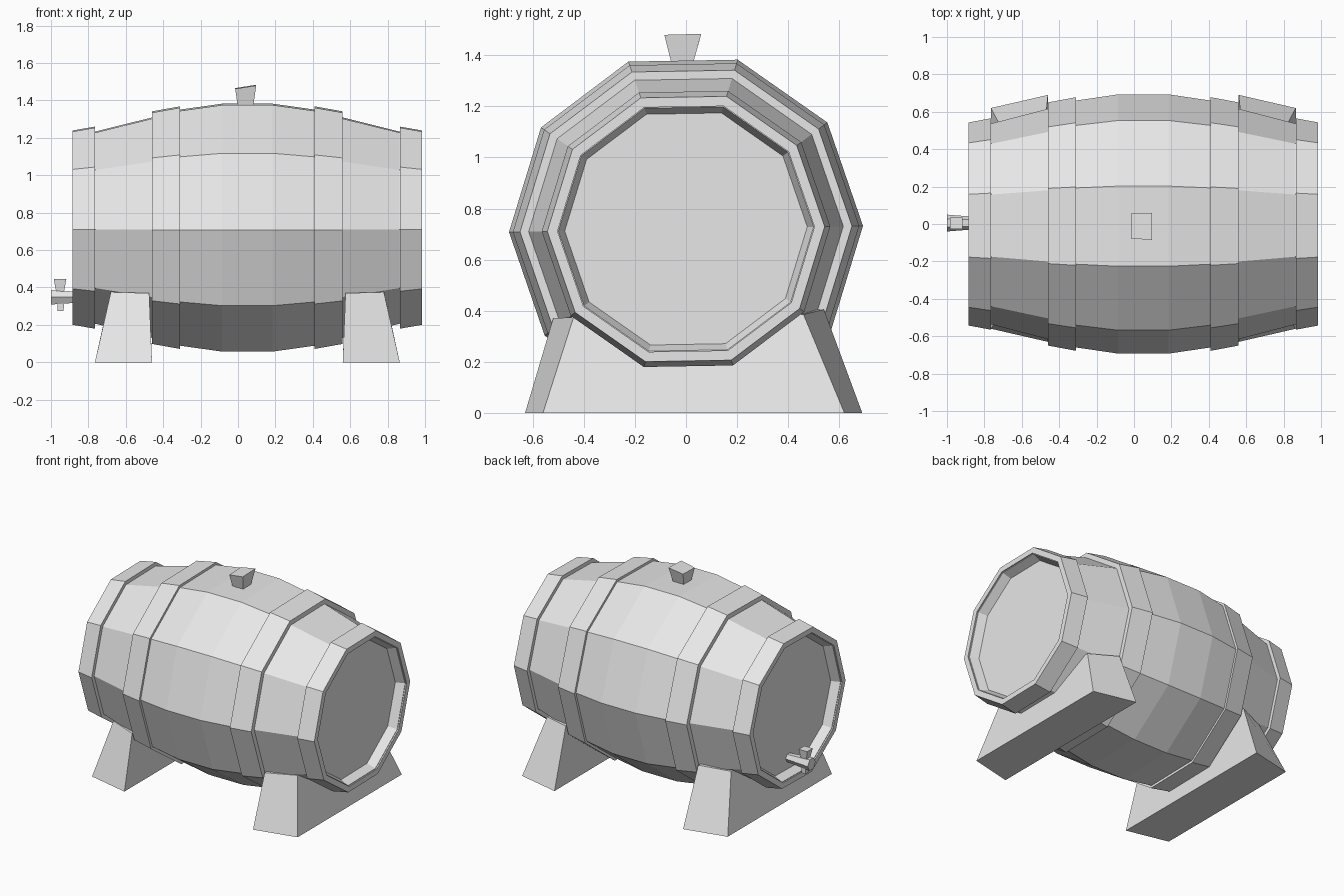
import bpy, bmesh
from math import sin, cos, pi, radians

if "Cube" in bpy.data.objects:
    bpy.data.objects.remove(bpy.data.objects["Cube"], do_unlink=True)

mat = bpy.data.materials.new("plain_grey")
mat.use_nodes = True
GREY = (0.8, 0.8, 0.8, 1)
mat.diffuse_color = GREY
mat.node_tree.nodes["Principled BSDF"].inputs["Base Color"].default_value = GREY

MID_X, AXIS_Z, SIDES = 0.05, 0.72, 10
TWIST = radians(1)


def add_object(name, bm):
    bmesh.ops.recalc_face_normals(bm, faces=bm.faces)
    mesh = bpy.data.meshes.new(name)
    bm.to_mesh(mesh)
    bm.free()
    mesh.materials.append(mat)
    obj = bpy.data.objects.new(name, mesh)
    bpy.context.collection.objects.link(obj)
    return obj


def lathe(name, profile, sides=SIDES, twist=TWIST, at=(MID_X, 0, AXIS_Z), ring=False):
    """Sweep (x, radius) points round the x axis; ring joins last to first."""
    bm = bmesh.new()
    loops = []
    for x, r in profile:
        angles = [twist + 2 * pi * i / sides for i in range(sides)]
        loops.append([bm.verts.new((at[0] + x, at[1] + r * cos(a), at[2] + r * sin(a)))
                      for a in angles])
    pairs = list(zip(loops, loops[1:]))
    if ring:
        pairs.append((loops[-1], loops[0]))
    else:
        bm.faces.new(loops[0])
        bm.faces.new(loops[-1])
    for a, b in pairs:
        for i in range(sides):
            j = (i + 1) % sides
            bm.faces.new((a[i], a[j], b[j], b[i]))
    return add_object(name, bm)


def hull_block(name, low, high):
    """Six-sided block between two rings of four corners."""
    bm = bmesh.new()
    a = [bm.verts.new(p) for p in low]
    b = [bm.verts.new(p) for p in high]
    bm.faces.new(a)
    bm.faces.new(b)
    for i in range(4):
        j = (i + 1) % 4
        bm.faces.new((a[i], a[j], b[j], b[i]))
    return add_object(name, bm)


def rect(x0, x1, y0, y1, z):
    return [(x0, y0, z), (x1, y0, z), (x1, y1, z), (x0, y1, z)]


# Bulging barrel body with a recessed lid at each end
half = [(0.135, 0.693), (0.36, 0.66), (0.51, 0.616), (0.81, 0.538),
        (0.925, 0.52), (0.925, 0.5), (0.865, 0.475)]
lathe("barrel_body", [(-x, r) for x, r in reversed(half)] + half)

# Hoops
for side, s in (("left", 1), ("right", -1)):
    lathe("middle_hoop_" + side,
          [(s * 0.36, 0.678), (s * 0.51, 0.65), (s * 0.51, 0.59), (s * 0.36, 0.63)], ring=True)
    lathe("end_hoop_" + side,
          [(s * 0.815, 0.565), (s * 0.935, 0.543), (s * 0.935, 0.503), (s * 0.815, 0.52)], ring=True)

    # Cradle foot, wider on its inner side
    def x(d):
        return MID_X + s * d
    hull_block("cradle_foot_" + side,
               [(x(0.51), -0.63, 0), (x(0.815), -0.56, 0), (x(0.815), 0.62, 0), (x(0.51), 0.69, 0)],
               [(x(0.525), -0.52, 0.37), (x(0.73), -0.44, 0.375),
                (x(0.73), 0.46, 0.385), (x(0.525), 0.54, 0.405)])

# Bung on top, slightly tilted
hull_block("bung", rect(0, 0.08, -0.055, 0.025, 1.36),
           [(-0.015, -0.078, 1.462), (0.097, -0.085, 1.48),
            (0.097, 0.06, 1.484), (-0.015, 0.055, 1.466)])

# Tap: six-sided spout with a handle above and an outlet below
lathe("tap_spout", [(0, 0.045), (0.19, 0.03)], sides=6, twist=0, at=(-1, 0.005, 0.348))
hull_block("tap_handle", rect(-0.967, -0.935, -0.013, 0.02, 0.35),
           rect(-0.985, -0.918, -0.028, 0.035, 0.445))
hull_block("tap_outlet", rect(-0.965, -0.932, -0.013, 0.023, 0.275),
           rect(-0.967, -0.93, -0.015, 0.025, 0.35))
